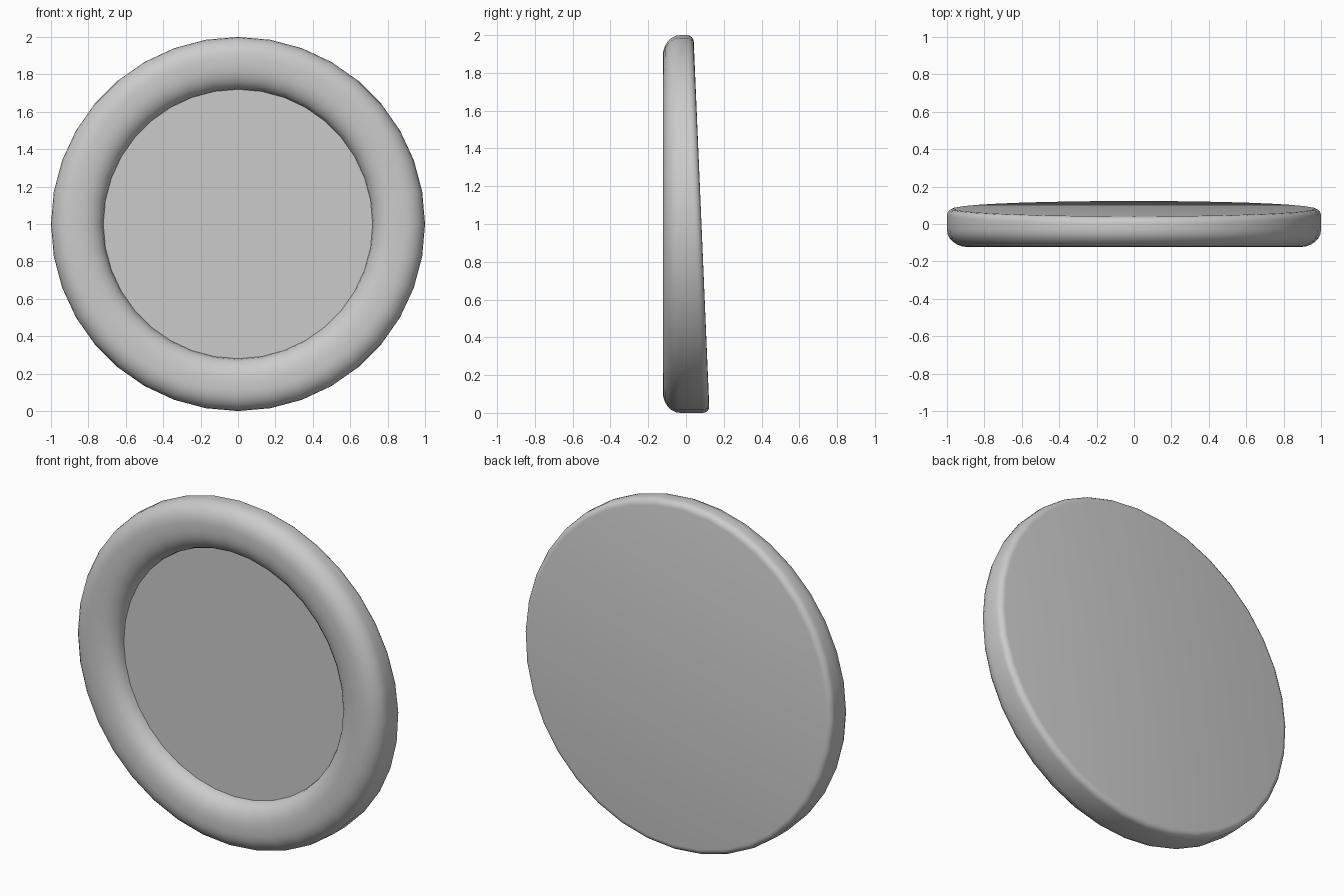
import bpy
import bmesh
from math import sin, cos, pi, radians

old = bpy.data.objects.get("Cube")
if old:
    bpy.data.objects.remove(old, do_unlink=True)

SIDES = 36
FRONT, FLOOR = -0.123, -0.03
BACK, SLOPE = 0.082, 0.0425   # back plane at mid height, lean per unit of height


def arc(cx, cy, rx, ry, start, end, steps):
    """Points (radius, depth) along part of an ellipse, angles in degrees."""
    angles = [radians(start + (end - start) * i / steps) for i in range(steps + 1)]
    return [(cx + rx * cos(a), cy + ry * sin(a)) for a in angles]


# Cross-section from the recessed floor, over the rim, to the back edge
inner = arc(0.85, FLOOR, 0.13, FLOOR - FRONT, 180, 270, 6)
outer = arc(0.89, -0.03, 0.11, -0.03 - FRONT, 270, 360, 6)
back_edge = arc(0.965, BACK - 0.035, 0.035, 0.035, 0, 90, 4)
profile = [(r, y, False) for r, y in inner + outer]
profile += [(r, y, True) for r, y in back_edge]

# Sweep the section around the dish, leaning the back part
bm = bmesh.new()
rings = []
for r, y, leaning in profile:
    ring = []
    for i in range(SIDES):
        a = 2 * pi * i / SIDES
        height = r * cos(a)
        depth = y - SLOPE * height if leaning else y
        ring.append(bm.verts.new((r * sin(a), depth, 1 + height)))
    rings.append(ring)
for a, b in zip(rings, rings[1:]):
    for i in range(SIDES):
        j = (i + 1) % SIDES
        bm.faces.new((a[i], a[j], b[j], b[i]))

# Flat floor and flat back
bm.faces.new(rings[0])
bm.faces.new(rings[-1])
bmesh.ops.recalc_face_normals(bm, faces=bm.faces)

mesh = bpy.data.meshes.new("round_dish")
bm.to_mesh(mesh)
bm.free()
dish = bpy.data.objects.new("round_dish", mesh)
bpy.context.collection.objects.link(dish)

# Plain grey finish
grey = bpy.data.materials.new("plain_grey")
grey.use_nodes = True
colour = (0.6, 0.6, 0.6, 1)
grey.diffuse_color = colour
grey.node_tree.nodes["Principled BSDF"].inputs["Base Color"].default_value = colour
mesh.materials.append(grey)

bpy.ops.object.select_all(action="DESELECT")
dish.select_set(True)
bpy.context.view_layer.objects.active = dish
bpy.ops.object.shade_smooth_by_angle(angle=radians(40))
